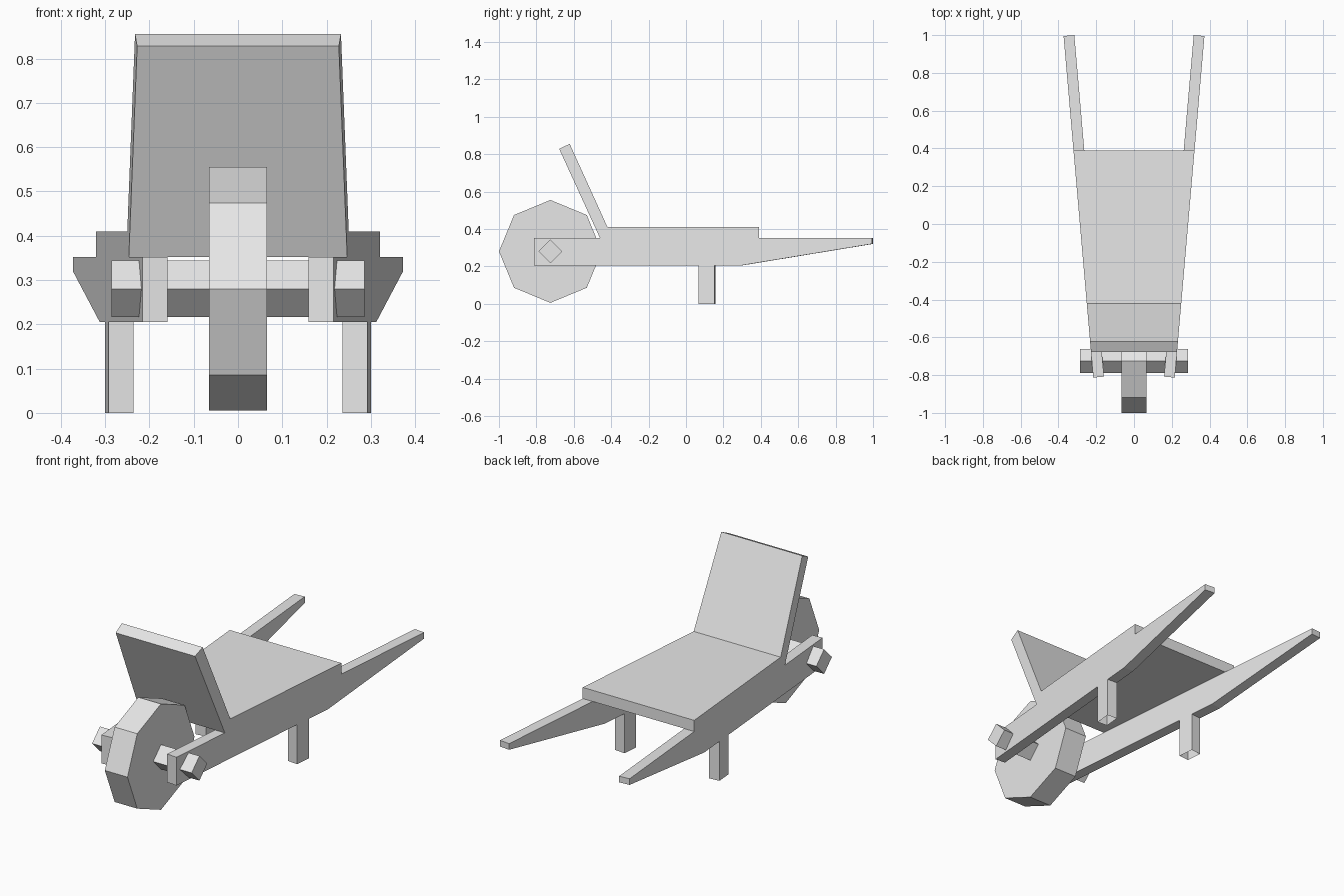
import bpy, bmesh, math
from mathutils import Vector

cube = bpy.data.objects.get("Cube")
if cube:
    bpy.data.objects.remove(cube, do_unlink=True)

# One flat grey for everything
grey = bpy.data.materials.new("light_grey")
grey.use_nodes = True
grey.diffuse_color = (0.8, 0.8, 0.8, 1)
grey.node_tree.nodes["Principled BSDF"].inputs["Base Color"].default_value = (0.8, 0.8, 0.8, 1)

SPLAY = 0.0868                  # sideways widening per unit of length
ANGLE = math.atan(SPLAY)
BEAM_WIDTH = 0.057
INWARD = Vector((-math.cos(ANGLE), math.sin(ANGLE), 0)) * BEAM_WIDTH
WHEEL_Y, WHEEL_Z = -0.725, 0.28


def half_width(y):
    return 0.2865 + SPLAY * y


def prism(name, side_a, side_b, open_bottom=False):
    """Solid between two matching outlines."""
    bm = bmesh.new()
    a = [bm.verts.new(p) for p in side_a]
    b = [bm.verts.new(p) for p in side_b]
    bm.faces.new(a)
    bm.faces.new(b[::-1])
    n = len(a)
    for i in range(n):
        j = (i + 1) % n
        bm.faces.new((a[j], a[i], b[i], b[j]))
    bmesh.ops.recalc_face_normals(bm, faces=bm.faces)
    if open_bottom:
        low = [f for f in bm.faces if f.normal.z < -0.9]
        bmesh.ops.delete(bm, geom=low, context='FACES_ONLY')
    mesh = bpy.data.meshes.new(name)
    bm.to_mesh(mesh)
    bm.free()
    mesh.materials.append(grey)
    obj = bpy.data.objects.new(name, mesh)
    bpy.context.collection.objects.link(obj)
    return obj


def rail_pair(name, profile, open_bottom=False):
    """Splayed part on the left rail line, mirrored to the right."""
    outer = [Vector((half_width(y), y, z)) for y, z in profile]
    inner = [p + INWARD for p in outer]
    for side, sign in (("left", 1), ("right", -1)):
        flip = lambda pts: [(p.x * sign, p.y, p.z) for p in pts]
        prism(f"{side}_{name}", flip(outer), flip(inner), open_bottom)


def cross_cylinder(name, sides, radius, half_length):
    """Faceted roller lying across the model at the wheel centre."""
    ring = [(WHEEL_Y + radius * math.cos(math.tau * i / sides),
             WHEEL_Z + radius * math.sin(math.tau * i / sides)) for i in range(sides)]
    prism(name, [(half_length, y, z) for y, z in ring],
          [(-half_length, y, z) for y, z in ring])


# Long beams tapering into handles
rail_pair("handle_beam", [(-0.813, 0.205), (0.295, 0.205), (0.995, 0.32),
                          (0.995, 0.352), (-0.813, 0.352)])

# Legs under the beams
rail_pair("leg", [(0.068, 0), (0.153, 0), (0.153, 0.205), (0.068, 0.205)], True)

# Load bed with its leaning front board
bed = [(-0.46, 0.352), (0.39, 0.352), (0.39, 0.41),
       (-0.42, 0.41), (-0.622, 0.855), (-0.678, 0.828)]
prism("bed_and_front_board", [(half_width(y), y, z) for y, z in bed],
      [(-half_width(y), y, z) for y, z in bed])

# Wheel and axle
cross_cylinder("wheel", 8, 0.275, 0.065)
cross_cylinder("axle", 4, 0.064, 0.286)
